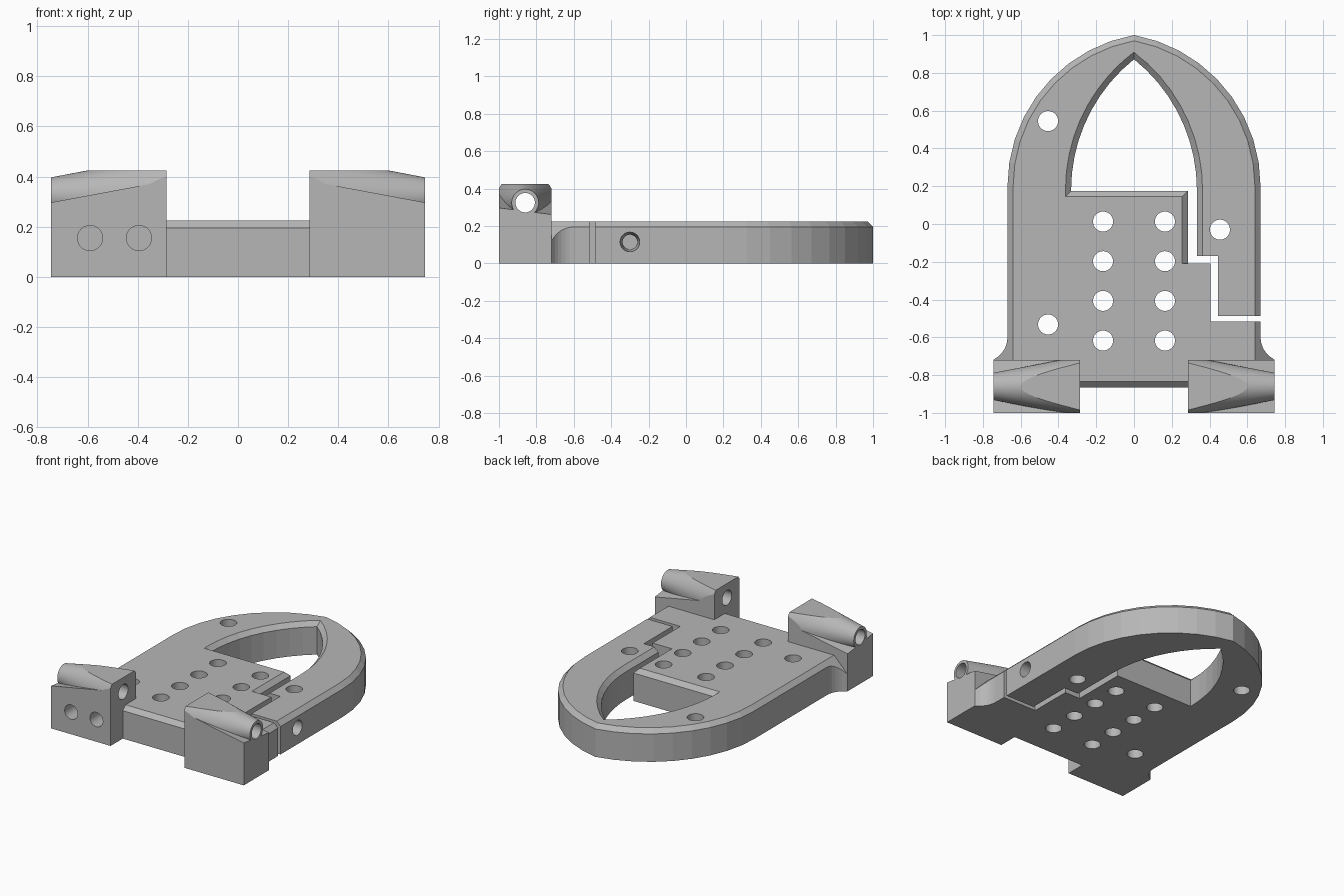
import bpy, bmesh
from math import asin, cos, sin, radians, sqrt
from mathutils import Matrix, Vector

if "Cube" in bpy.data.objects:
    bpy.data.objects.remove(bpy.data.objects["Cube"])

grey = bpy.data.materials.new("plain_grey")
grey.use_nodes = True
grey.diffuse_color = (0.47, 0.47, 0.47, 1)
grey.node_tree.nodes["Principled BSDF"].inputs["Base Color"].default_value = grey.diffuse_color

TOP, CHAMFER = 0.225, 0.03
HOLE_R = 0.053
IN, OUT, FRONT, BACK = 0.285, 0.745, -1.0, -0.72
PIN_Y, PIN_Z = -0.865, 0.325


def finish(name, bm):
    bmesh.ops.recalc_face_normals(bm, faces=bm.faces[:])
    mesh = bpy.data.meshes.new(name)
    bm.to_mesh(mesh)
    bm.free()
    mesh.materials.append(grey)
    obj = bpy.data.objects.new(name, mesh)
    bpy.context.collection.objects.link(obj)
    return obj


def loft(name, rings):
    """Closed solid through matching rings of 3D points."""
    bm = bmesh.new()
    loops = [[bm.verts.new(p) for p in ring] for ring in rings]
    n = len(loops[0])
    for a, b in zip(loops, loops[1:]):
        for i in range(n):
            j = (i + 1) % n
            bm.faces.new((a[i], a[j], b[j], b[i]))
    bm.faces.new(loops[0][::-1])
    bm.faces.new(loops[-1])
    return finish(name, bm)


def level(points, z):
    return [(x, y, z) for x, y in points]


def rod(name, start, end, r1, r2=None, sides=48):
    a, b = Vector(start), Vector(end)
    bm = bmesh.new()
    turn = (b - a).to_track_quat("Z", "Y").to_matrix().to_4x4()
    bmesh.ops.create_cone(bm, cap_ends=True, segments=sides, radius1=r1,
                          radius2=r1 if r2 is None else r2, depth=(b - a).length,
                          matrix=Matrix.Translation((a + b) / 2) @ turn)
    return finish(name, bm)


def combine(obj, tool, operation="DIFFERENCE"):
    mod = obj.modifiers.new("combine", "BOOLEAN")
    mod.operation, mod.object, mod.solver = operation, tool, "EXACT"
    bpy.context.view_layer.objects.active = obj
    bpy.ops.object.modifier_apply(modifier=mod.name)
    bpy.data.objects.remove(tool)


def pointed_arch(half, base, radius, d, steps=9):
    """Two arcs meeting in a point, listed from right to left; d offsets outward."""
    cx, r = half - radius, radius + d
    end = asin(sqrt(r * r - cx * cx) / r)
    right = [(cx + r * cos(end * i / steps), base + r * sin(end * i / steps))
             for i in range(steps + 1)]
    return right + [(-x, y) for x, y in right[-2::-1]]


def plate_outline(d):
    w = 0.67 - d
    return ([(-w, BACK), (-IN, BACK), (-IN, PIN_Y + d), (IN, PIN_Y + d), (IN, BACK), (w, BACK)]
            + pointed_arch(0.67, 0.2, 0.813, -d))


def opening_outline(d):
    return ([(-0.333 - d, 0.175 - d), (IN - d, 0.175 - d), (IN - d, -0.21), (0.333 + d, -0.21)]
            + pointed_arch(0.333, 0.18, 0.886, d))


# Chamfered shackle plate with pointed opening
plate = loft("shackle_plate", [level(plate_outline(0), 0),
                               level(plate_outline(0), TOP - CHAMFER),
                               level(plate_outline(CHAMFER), TOP)])
combine(plate, loft("opening_cutter", [level(opening_outline(0), -0.1),
                                       level(opening_outline(0), TOP - CHAMFER),
                                       level(opening_outline(2 * CHAMFER), TOP + CHAMFER)]))

# Stepped slot that frees the end of the arm
slot = [(IN, -0.1), (IN, -0.21), (0.405, -0.21), (0.405, -0.515), (0.8, -0.515),
        (0.8, -0.487), (0.445, -0.487), (0.445, -0.17), (0.333, -0.17), (0.333, -0.1)]
combine(plate, loft("slot_cutter", [level(slot, -0.1), level(slot, 0.4)]))

# Vertical holes: two rows in the centre, three in the rim
holes = [(x, 0.013 - 0.21 * i) for x in (-0.164, 0.164) for i in range(4)]
holes += [(-0.455, 0.545), (-0.455, -0.532), (0.455, -0.03)]
for x, y in holes:
    combine(plate, rod("hole_cutter", (x, y, -0.1), (x, y, 0.4), HOLE_R))

# Tapered screw hole in the arm side
combine(plate, rod("screw_cutter", (0.68, -0.3, 0.115), (0.43, -0.3, 0.115), HOLE_R, 0.038))


def hinge_block(name, s):
    def section(x, front_z, back_z):
        return [(s * x, FRONT, 0), (s * x, BACK, 0), (s * x, BACK, back_z), (s * x, FRONT, front_z)]

    # Base with a sloping top
    block = loft(name, [section(IN, 0.383, 0.35), section(OUT, 0.297, 0.262)])
    # Tapered knuckle, trimmed flat by the block limits
    knuckle = rod("knuckle", (s * IN, PIN_Y + 0.005, PIN_Z), (s * OUT, PIN_Y + 0.005, PIN_Z),
                  0.16, 0.072, 64)
    combine(knuckle, loft("trim", [section(IN - 0.1, 0.425, 0.425),
                                   section(OUT + 0.1, 0.425, 0.425)]), "INTERSECT")
    combine(block, knuckle, "UNION")
    # Pin hole
    combine(block, rod("pin_cutter", (s * 0.1, PIN_Y + 0.005, PIN_Z),
                       (s * 0.9, PIN_Y + 0.005, PIN_Z), 0.052))
    return block


def fillet(name, s):
    # Curved web between plate side and block, its top continuing the chamfer
    r = 0.13
    pts = [(0.67, BACK)] + [(0.67 + r - r * cos(radians(a)), -0.6 - r * sin(radians(a)))
                            for a in range(0, 61, 10)] + [(OUT, BACK)]
    return loft(name, [[(s * x, y, 0) for x, y in pts],
                       [(s * x, y, TOP - (x - 0.64)) for x, y in pts]])


blocks = {}
for side, s in (("left", 1), ("right", -1)):
    blocks[side] = hinge_block(side + "_hinge_block", s)
    fillet(side + "_fillet", s)

# Two blind holes in the front of the right block
for x in (-0.59, -0.395):
    combine(blocks["right"], rod("blind_cutter", (x, -1.1, 0.155), (x, -0.77, 0.155), 0.05))

# Smooth the round surfaces of the blocks, keep the arch faceted
for block in blocks.values():
    bpy.ops.object.select_all(action="DESELECT")
    block.select_set(True)
    bpy.context.view_layer.objects.active = block
    bpy.ops.object.shade_smooth_by_angle(angle=radians(10))
